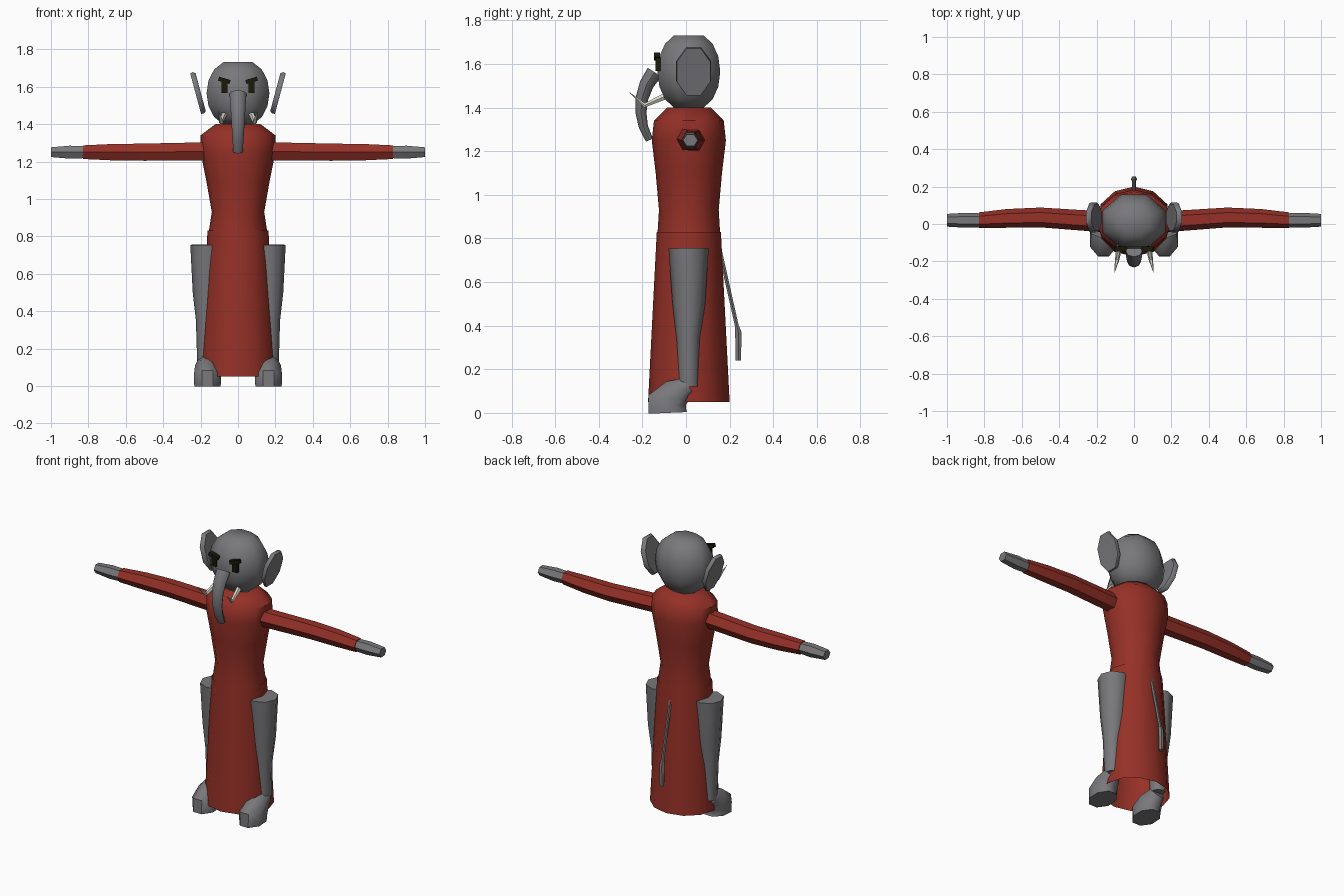
import bpy, bmesh, math
from mathutils import Matrix, Vector

cube = bpy.data.objects.get("Cube")
if cube:
    bpy.data.objects.remove(cube, do_unlink=True)


def material(name, red, green, blue):
    mat = bpy.data.materials.new(name)
    mat.use_nodes = True
    colour = (red, green, blue, 1)
    mat.diffuse_color = colour
    mat.node_tree.nodes["Principled BSDF"].inputs["Base Color"].default_value = colour
    return mat


grey = material("grey skin", .19, .19, .2)
red = material("red cloth", .3, .03, .02)
ivory = material("ivory", .7, .7, .6)
dark = material("dark eye", .01, .01, .003)
x_axis, y_axis = Vector((1, 0, 0)), Vector((0, 1, 0))


def finish(name, bm, mat, mirror):
    bmesh.ops.recalc_face_normals(bm, faces=bm.faces)
    mesh = bpy.data.meshes.new(name)
    bm.to_mesh(mesh)
    bm.free()
    mesh.materials.append(mat)
    part = bpy.data.objects.new(name, mesh)
    bpy.context.collection.objects.link(part)
    bpy.ops.object.select_all(action='DESELECT')
    part.select_set(True)
    bpy.context.view_layer.objects.active = part
    bpy.ops.object.shade_smooth_by_angle(angle=math.radians(50))
    if mirror:
        part.modifiers.new("Mirror", 'MIRROR')


def loft(name, mat, rings, sides=8, side=x_axis, flat=False, mirror=False, capped=True):
    """Skin rings given as x, y, z, radius along side and optional radius across."""
    bm = bmesh.new()
    centres = [Vector(ring[:3]) for ring in rings]
    grow = 1 / math.cos(math.pi / sides) if flat else 1
    loops = []
    for i, (centre, ring) in enumerate(zip(centres, rings)):
        ahead = centres[min(i + 1, len(rings) - 1)]
        behind = centres[max(i - 1, 0)]
        across = (ahead - behind).cross(side).normalized()
        angles = [math.tau * (k + flat / 2) / sides for k in range(sides)]
        loops.append([bm.verts.new(centre + grow * (
            side * ring[3] * math.cos(angle) + across * ring[-1] * math.sin(angle)))
            for angle in angles])
    for lower, upper in zip(loops, loops[1:]):
        for k in range(sides):
            bm.faces.new((lower[k - 1], lower[k], upper[k], upper[k - 1]))
    if capped:
        bm.faces.new(loops[0])
        bm.faces.new(loops[-1])
    finish(name, bm, mat, mirror)


def box(name, mat, centre, size, roll):
    bm = bmesh.new()
    place = (Matrix.Translation(centre) @ Matrix.Rotation(roll, 4, 'Y')
             @ Matrix.Diagonal((*size, 1)))
    bmesh.ops.create_cube(bm, size=1, matrix=place)
    finish(name, bm, mat, mirror=True)


def upright(profile):
    """Rings around the body's axis from height, half width and half depth."""
    return [(0, .013, height, width, depth) for height, width, depth in profile]


# Robe: open skirt and fitted torso
loft("skirt", red, upright([(.05, .205, .187), (.83, .163, .147)]),
     sides=12, capped=False)
loft("torso", red, upright([
    (.8, .16, .145), (.93, .14, .137), (1.1, .17, .152), (1.25, .2, .17),
    (1.34, .2, .16), (1.4, .12, .1)]), sides=12)

# Head: a squared-off ball with a flat crown
latitudes = [math.pi / 8 * k for k in range(-3, 4)]
loft("head", grey, upright([
    (1.565 + .18 * math.sin(a), .168 * math.cos(a) ** .8, .144 * math.cos(a) ** .8)
    for a in latitudes]), flat=True)

# Ears: tilted slabs with a smaller inner face
ear_centre = Vector((.213, .035, 1.567))
ear_normal = Vector((.97, 0, -.26))
loft("ear", grey, [
    (*(ear_centre + ear_normal * offset), width, width + .035)
    for offset, width in ((-.014, .07), (0, .08), (.014, .077))],
    side=y_axis, flat=True, mirror=True)

# Trunk: a tapering arc hanging in front of the face
bends = [.7 - .25 * k for k in range(6)]
loft("trunk", grey, [
    (0, .06 - .267 * math.cos(bend), 1.39 + .267 * math.sin(bend),
     .034 + .016 * bend, .026 + .016 * bend) for bend in bends])

# Tusks
loft("tusk", ivory, [
    (.075, -.1, 1.45, .017), (.09, -.19, 1.41, .012), (.104, -.26, 1.47, .001)],
    sides=6, mirror=True)

# Eyes and slanted brows
box("eye", dark, (.073, -.128, 1.6), (.032, .022, .065), 0)
box("brow", dark, (.073, -.133, 1.634), (.064, .028, .022), -.28)

# Arms and hands
loft("sleeve", red, [
    (.14, .01, 1.255, .056), (.5, .035, 1.25, .053),
    (.68, .03, 1.25, .05), (.83, .02, 1.25, .042)],
    sides=6, side=y_axis, mirror=True)
loft("hand", grey, [
    (.82, .02, 1.25, .037), (.9, .02, 1.25, .04), (1, .02, 1.25, .034, .03)],
    sides=6, side=y_axis, mirror=True)

# Legs and feet
loft("leg", grey, [
    (.163, .012, .755, .092), (.167, .013, .5, .075),
    (.17, .01, .35, .055), (.17, .012, .12, .048)], mirror=True)
loft("foot", grey, [
    (.163, -.083, 0, .07, .09), (.163, -.085, .045, .073, .094),
    (.165, -.045, .09, .064, .07), (.17, .012, .125, .045, .04)],
    flat=True, mirror=True)

# Tail with a thicker tuft
loft("tail", grey, [(0, .15, .77, .01), (0, .235, .39, .01)], sides=6)
loft("tail_tuft", grey, [
    (0, .231, .41, .008), (0, .24, .37, .017), (0, .24, .24, .014)], sides=6)
